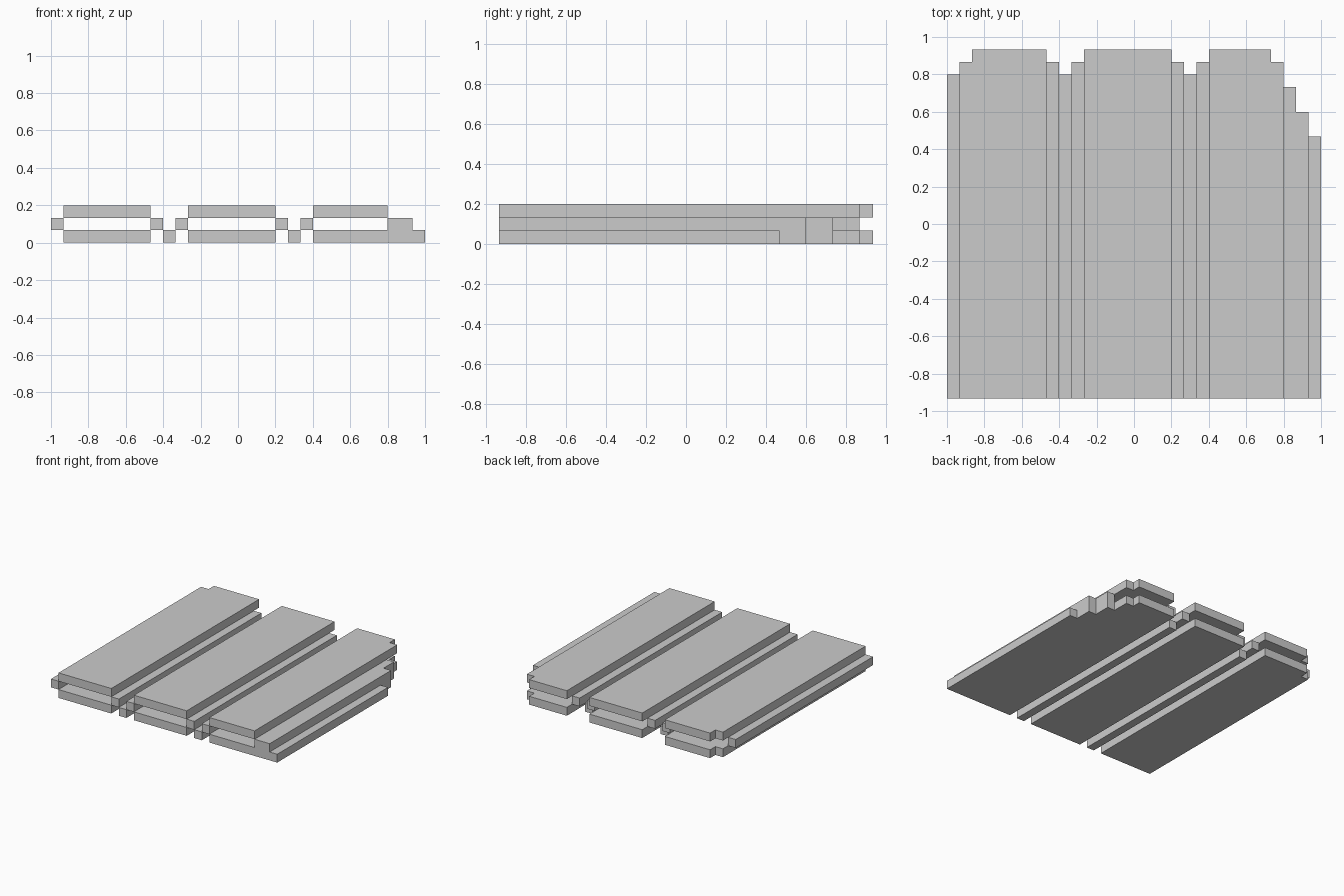
import bpy, bmesh

if "Cube" in bpy.data.objects:
    bpy.data.objects.remove(bpy.data.objects["Cube"])

U = 1 / 15      # grid step
FRONT = -14     # all planks share a straight front edge


def plank(name, x0, steps, level):
    """One-step-thick plank; steps = (right x, back y) pairs of its stepped back edge."""
    outline = [(x0, FRONT), (steps[-1][0], FRONT)]
    lefts = [x0] + [s[0] for s in steps[:-1]]
    for left, (right, back) in reversed(list(zip(lefts, steps))):
        outline += [(right, back), (left, back)]
    bm = bmesh.new()
    face = bm.faces.new([bm.verts.new((x * U, y * U, level * U)) for x, y in outline])
    top = bmesh.ops.extrude_face_region(bm, geom=[face])["geom"]
    bmesh.ops.translate(bm, vec=(0, 0, U),
                        verts=[v for v in top if isinstance(v, bmesh.types.BMVert)])
    bmesh.ops.recalc_face_normals(bm, faces=bm.faces)
    mesh = bpy.data.meshes.new(name)
    bm.to_mesh(mesh)
    bm.free()
    ob = bpy.data.objects.new(name, mesh)
    bpy.context.collection.objects.link(ob)
    return ob


# Left and middle hollow decks: matching lower and upper boards
for label, level in (("lower", 0), ("upper", 2)):
    plank(f"left_{label}_board", -14, [(-13, 13), (-7, 14)], level)
    plank(f"middle_{label}_board", -4, [(3, 14)], level)

# Right deck: narrow upper board, wide lower board with a cut corner
plank("right_upper_board", 6, [(11, 14), (12, 13)], 2)
lower = plank("right_lower_board", 6,
              [(11, 14), (12, 13), (13, 11), (14, 9), (15, 7)], 0)

# Side rail resting on the wide lower board, fused to it
rail = plank("right_rail", 12, [(13, 11), (14, 9)], 1)
rail.hide_render = True
rail.hide_viewport = False
fuse = lower.modifiers.new("fuse", 'BOOLEAN')
fuse.operation = 'UNION'
fuse.solver = 'EXACT'
fuse.object = rail
bpy.context.view_layer.objects.active = lower
bpy.ops.object.modifier_apply(modifier=fuse.name)
bpy.data.objects.remove(rail)

# Middle-level rails along the board edges
plank("left_rail", -15, [(-14, 12)], 1)
for i, x in enumerate((-7, -5, 3, 5)):
    plank(f"edge_rail_{i + 1}", x, [(x + 1, 13)], 1)

# Groove floors between the decks
for i, x in enumerate((-6, 4)):
    plank(f"groove_floor_{i + 1}", x, [(x + 1, 12)], 0)
